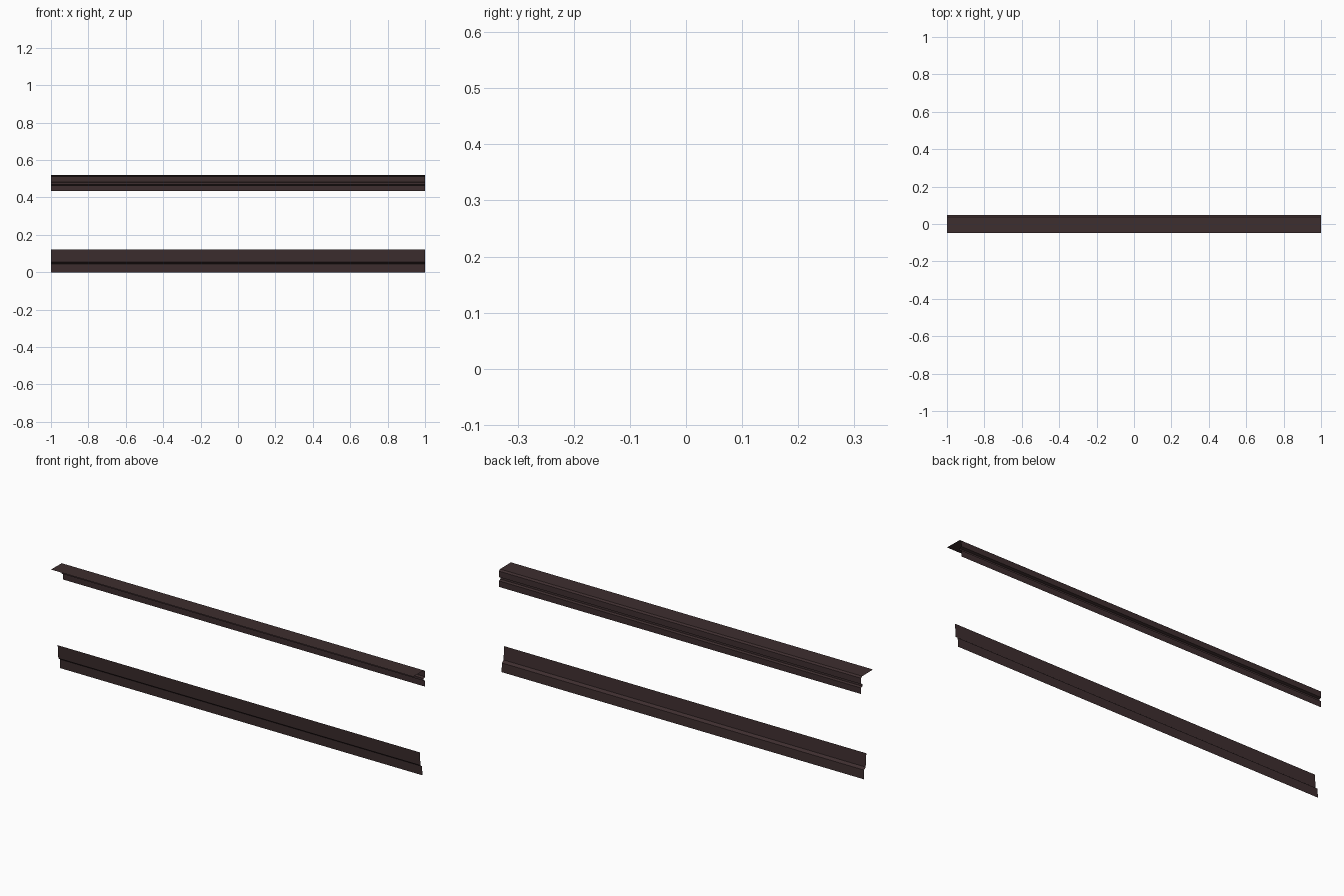
import bpy

if "Cube" in bpy.data.objects:
    bpy.data.objects.remove(bpy.data.objects["Cube"])

# One dark brown finish for both rails
brown = bpy.data.materials.new("dark_brown")
brown.diffuse_color = (0.047, 0.027, 0.028, 1)
brown.use_nodes = True
brown.node_tree.nodes["Principled BSDF"].inputs["Base Color"].default_value = brown.diffuse_color


def rail(name, profile, half=1.0):
    """Sweep an open (y, z) sheet profile along x."""
    verts = [(x, y, z) for y, z in profile for x in (-half, half)]
    faces = [(2 * i, 2 * i + 2, 2 * i + 3, 2 * i + 1)
             for i in range(len(profile) - 1)]
    mesh = bpy.data.meshes.new(name)
    mesh.from_pydata(verts, [], faces)
    mesh.materials.append(brown)
    mesh.update()
    obj = bpy.data.objects.new(name, mesh)
    bpy.context.collection.objects.link(obj)
    return obj


# Lower skirting strip: leaning face, small ledge, bottom lip
# (listed bottom to top so the faces point backwards and up)
rail("lower_strip", [(0.006, 0.122), (0.011, 0.055), (0.024, 0.045),
                     (0.026, 0.0)][::-1])

# Upper rail: flat top plate, rounded back edge, grooved back web
rail("upper_rail", [(-0.047, 0.52), (0.038, 0.519), (0.047, 0.512),
                    (0.048, 0.483), (0.036, 0.479), (0.036, 0.468),
                    (0.048, 0.464), (0.048, 0.434)][::-1])
